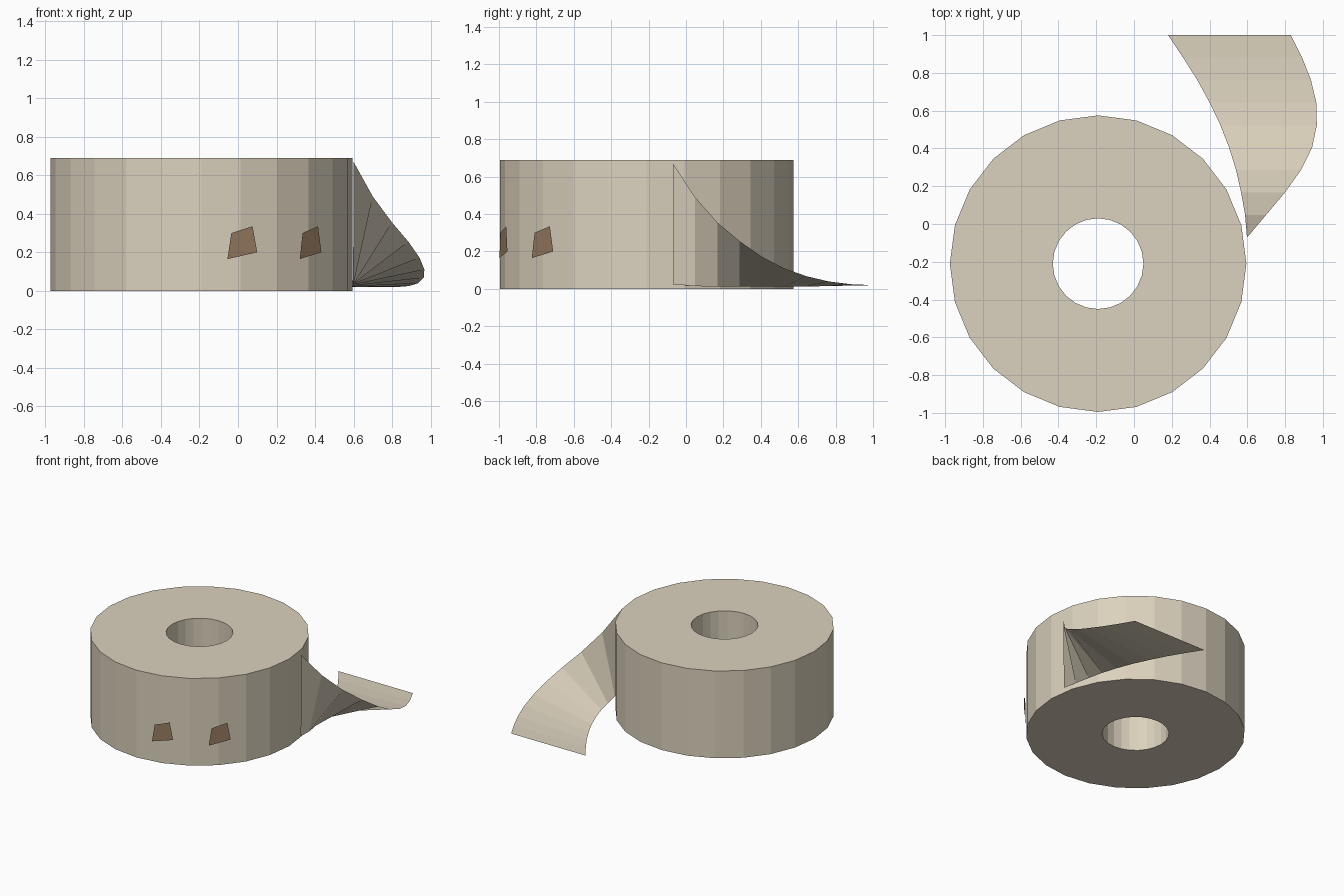
import bpy, bmesh
from math import sin, cos, tau, radians
from mathutils import Vector

if "Cube" in bpy.data.objects:
    bpy.data.objects.remove(bpy.data.objects["Cube"], do_unlink=True)

CENTER = Vector((-0.19, -0.21, 0))
RADIUS, HOLE, HEIGHT, SIDES = 0.785, 0.24, 0.69, 24


def material(name, color):
    mat = bpy.data.materials.new(name)
    mat.use_nodes = True
    mat.diffuse_color = color
    mat.node_tree.nodes["Principled BSDF"].inputs["Base Color"].default_value = color
    return mat


def add_object(name, bm, mat):
    mesh = bpy.data.meshes.new(name)
    bm.to_mesh(mesh)
    bm.free()
    mesh.materials.append(mat)
    obj = bpy.data.objects.new(name, mesh)
    bpy.context.collection.objects.link(obj)
    return obj


paper = material("cream paper", (0.71, 0.64, 0.51, 1))
brown = material("brown", (0.31, 0.20, 0.12, 1))

# Paper roll: a rectangular section swept round the axis
bm = bmesh.new()
section = [(HOLE, 0), (RADIUS, 0), (RADIUS, HEIGHT), (HOLE, HEIGHT)]
rings = []
for i in range(SIDES):
    a = tau * i / SIDES
    rings.append([bm.verts.new(CENTER + Vector((r * cos(a), r * sin(a), z)))
                  for r, z in section])
for i in range(SIDES):
    here, there = rings[i], rings[(i + 1) % SIDES]
    for k in range(4):
        n = (k + 1) % 4
        bm.faces.new((here[k], there[k], there[n], here[n]))
bmesh.ops.recalc_face_normals(bm, faces=bm.faces)
add_object("paper_roll", bm, paper)

# Loose sheet: starts upright on the roll and twists down flat to the floor
# Each row is inner x, inner z, outer x, outer z
rows = [(0.598, 0.025, 0.60, 0.67), (0.588, 0.015, 0.70, 0.49),
        (0.567, 0.012, 0.80, 0.355), (0.54, 0.012, 0.885, 0.255),
        (0.503, 0.012, 0.943, 0.172), (0.457, 0.012, 0.968, 0.11),
        (0.40, 0.013, 0.965, 0.068), (0.335, 0.015, 0.937, 0.04),
        (0.26, 0.018, 0.89, 0.025), (0.18, 0.02, 0.83, 0.02)]
bm = bmesh.new()
previous = None
for i, (xi, zi, xo, zo) in enumerate(rows):
    y = -0.07 + 1.07 * i / (len(rows) - 1)
    pair = [bm.verts.new((xi, y, zi)), bm.verts.new((xo, y, zo))]
    if previous:
        bm.faces.new((previous[0], previous[1], pair[1], pair[0]))
    previous = pair
add_object("loose_sheet", bm, paper)

# Slanted eyes: flat plates resting on the side of the roll
outline = [(-0.08, 0.165), (0.08, 0.2), (0.055, 0.335), (-0.059, 0.3)]
for name, degrees in (("right_eye", 15.5), ("left_eye", 45.5)):
    a = radians(degrees)
    outward = Vector((sin(a), -cos(a), 0))
    sideways = Vector((cos(a), sin(a), 0))
    bm = bmesh.new()
    bm.faces.new([bm.verts.new(CENTER + outward * (RADIUS + 0.01) + sideways * u
                               + Vector((0, 0, z))) for u, z in outline])
    add_object(name, bm, brown)
